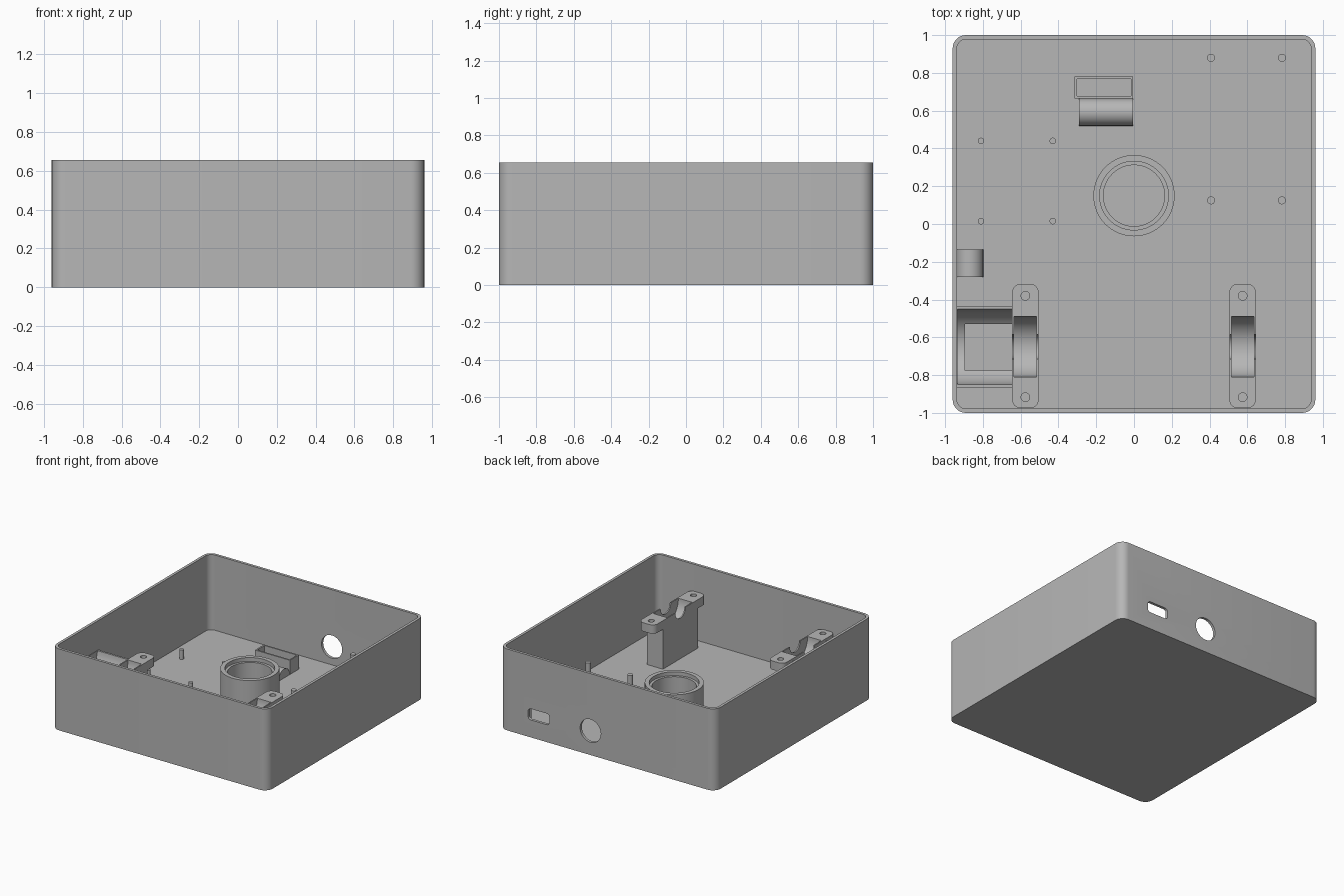
import bpy
import bmesh
from math import cos, sin, pi, radians
from mathutils import Matrix, Vector

if "Cube" in bpy.data.objects:
    bpy.data.objects.remove(bpy.data.objects["Cube"])

grey = bpy.data.materials.new("plain grey")
grey.use_nodes = True
grey.diffuse_color = (0.47, 0.47, 0.47, 1)
grey.node_tree.nodes["Principled BSDF"].inputs["Base Color"].default_value = grey.diffuse_color

HEIGHT = 0.655
FLOOR = 0.05
SINK = FLOOR - 0.01      # parts start slightly inside the floor
WALL = 0.022


def finish(name, bm):
    bmesh.ops.recalc_face_normals(bm, faces=bm.faces)
    mesh = bpy.data.meshes.new(name)
    bm.to_mesh(mesh)
    bm.free()
    obj = bpy.data.objects.new(name, mesh)
    bpy.context.collection.objects.link(obj)
    mesh.materials.append(grey)
    return obj


def box(name, x0, x1, y0, y1, z0, z1, radius=0.0, axis='Z', steps=8):
    """Box from its limits; edges along the axis can be rounded."""
    bm = bmesh.new()
    bmesh.ops.create_cube(bm, size=1)
    size = Vector((x1 - x0, y1 - y0, z1 - z0))
    bmesh.ops.scale(bm, vec=size, verts=bm.verts)
    bmesh.ops.translate(bm, vec=((x0 + x1) / 2, (y0 + y1) / 2, (z0 + z1) / 2), verts=bm.verts)
    if radius:
        i = 'XYZ'.index(axis)
        edges = [e for e in bm.edges if abs((e.verts[0].co - e.verts[1].co)[i]) > size[i] / 2]
        bmesh.ops.bevel(bm, geom=edges, offset=radius, segments=steps, profile=0.5, affect='EDGES')
    return finish(name, bm)


def cylinder(name, centre, radius, length, axis='Z', sides=48):
    """Cylinder about its centre, lying along the given axis."""
    bm = bmesh.new()
    bmesh.ops.create_cone(bm, cap_ends=True, segments=sides, radius1=radius, radius2=radius, depth=length)
    turn = {'X': Matrix.Rotation(pi / 2, 3, 'Y'), 'Y': Matrix.Rotation(pi / 2, 3, 'X'),
            'Z': Matrix.Identity(3)}[axis]
    bmesh.ops.rotate(bm, matrix=turn, verts=bm.verts)
    bmesh.ops.translate(bm, vec=centre, verts=bm.verts)
    return finish(name, bm)


def post(name, x, y, radius, z0, z1, sides=48):
    return cylinder(name, (x, y, (z0 + z1) / 2), radius, z1 - z0, sides=sides)


def combine(obj, others, operation='DIFFERENCE'):
    """Apply booleans and remove the helper solids."""
    for other in others:
        mod = obj.modifiers.new("boolean", 'BOOLEAN')
        mod.operation = operation
        mod.solver = 'EXACT'
        mod.object = other
        bpy.context.view_layer.objects.active = obj
        bpy.ops.object.modifier_apply(modifier=mod.name)
        bpy.data.objects.remove(other)
    return obj


parts = []

# Open case with a round port and a slot in the back wall
case = box("case", -0.96, 0.96, -1, 1, 0, HEIGHT, 0.07)
cavity = box("cavity", -0.96 + WALL, 0.96 - WALL, -1 + WALL, 1 - WALL, FLOOR, 1, 0.05)
port = cylinder("port", (0.15, 1, 0.195), 0.092, 0.2, 'Y')
slot = box("slot", 0.515, 0.705, 0.9, 1.1, 0.14, 0.23, 0.025, 'Y')
parts.append(combine(case, [cavity, port, slot]))

# Stepped round socket
socket = post("round_socket", 0, 0.15, 0.215, SINK, 0.30, 64)
parts.append(combine(socket, [post("step", 0, 0.15, 0.182, 0.27, 0.4, 64),
                              post("bore", 0, 0.15, 0.162, FLOOR, 0.4, 64)]))

# Circuit board posts: a short thin set and a tall set
for xs, ys, radius, top in (((-0.81, -0.43), (0.015, 0.44), 0.017, 0.125),
                            ((0.408, 0.783), (0.125, 0.88), 0.021, 0.245)):
    for x in xs:
        for y in ys:
            parts.append(post("board_post", x, y, radius, SINK, top, 24))

# Pair of bearing supports with screw pads and a half-round seat
AXLE_Y, AXLE_Z = -0.65, 0.44
for side, x in (("right", -0.575), ("left", 0.575)):
    support = box(side + "_bearing_support", x - 0.07, x + 0.07, -0.872, -0.428, SINK, AXLE_Z)
    pad = box("pad", x - 0.07, x + 0.07, -0.975, -0.317, AXLE_Z - 0.07, AXLE_Z, 0.045)
    combine(support, [pad], 'UNION')
    seat = cylinder("seat", (x, AXLE_Y, AXLE_Z), 0.16, 0.12, 'X', 64)
    shaft = cylinder("shaft", (x, AXLE_Y, AXLE_Z), 0.065, 0.3, 'X')
    screws = [post("screw_hole", x, y, 0.023, AXLE_Z - 0.15, 0.6, 24) for y in (-0.38, -0.917)]
    parts.append(combine(support, [seat, shaft] + screws))

# Motor cradle between the right wall and the right support
cradle = box("motor_cradle", -0.945, -0.642, -0.865, -0.435, SINK, 0.42)
trough = cylinder("trough", (-0.735, AXLE_Y, AXLE_Z), 0.2, 0.40, 'X', 64)
window = box("window", -0.895, -0.6, -0.775, -0.53, FLOOR, 0.6)
parts.append(combine(cradle, [trough, window]))

# Small holder tray
tray = box("holder_tray", -0.315, -0.005, 0.665, 0.78, SINK, 0.165)
parts.append(combine(tray, [box("pocket", -0.303, -0.015, 0.677, 0.768, FLOOR + 0.02, 0.3)]))

# Half-round humps: one before the tray, one by the right wall
for name, centre, length, axis in (("tray_hump", (-0.148, 0.592, FLOOR), 0.286, 'X'),
                                   ("wall_hump", (-0.87, -0.207, FLOOR), 0.145, 'Y')):
    hump = cylinder(name, centre, 0.072, length, axis)
    parts.append(combine(hump, [box("below", -2, 2, -2, 2, -1, SINK)]))

# Smooth the round faces and keep the edges sharp
bpy.ops.object.select_all(action='DESELECT')
for obj in parts:
    obj.select_set(True)
bpy.context.view_layer.objects.active = parts[0]
bpy.ops.object.shade_smooth_by_angle(angle=radians(30))
